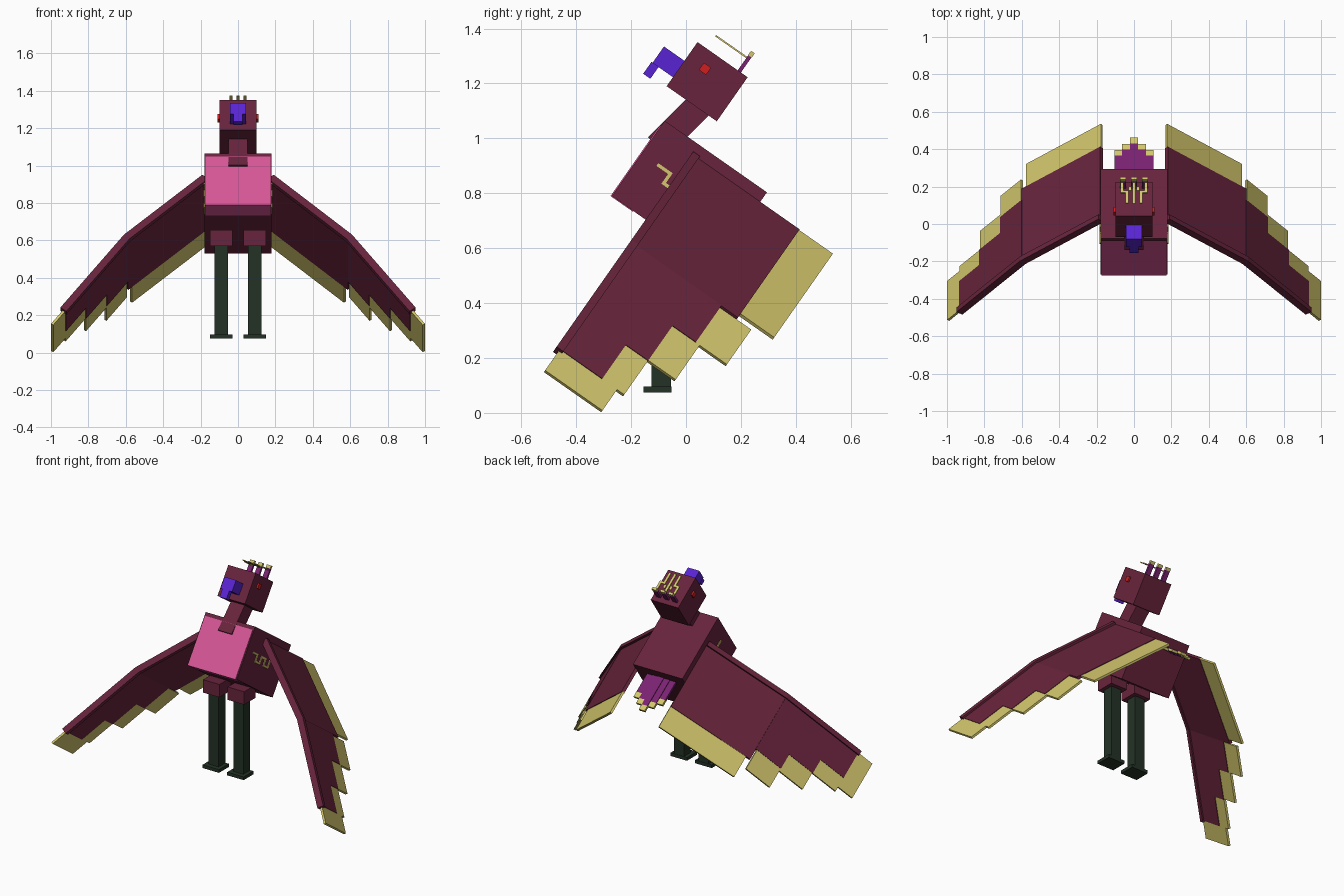
import bpy, bmesh, math
from mathutils import Vector

if "Cube" in bpy.data.objects:
    bpy.data.objects.remove(bpy.data.objects["Cube"])


def srgb(r, g, b):
    lin = lambda c: ((c / 255 + 0.055) / 1.055) ** 2.4 if c > 10 else c / 255 / 12.92
    return (lin(r), lin(g), lin(b), 1)


COLOURS = dict(maroon=(104, 36, 60), pink=(214, 86, 150), yellow=(210, 198, 108),
               violet=(90, 36, 212), red=(208, 30, 30), dark_green=(36, 50, 38),
               plum=(122, 34, 112))
MATS = {}
for key, rgb in COLOURS.items():
    MATS[key] = bpy.data.materials.new(key)
    MATS[key].diffuse_color = srgb(*rgb)

# Pitched body frame: x sideways, s from chest to tail, t from belly to back
C, S = math.cos(math.radians(35)), math.sin(math.radians(35))


def tilt(x, s, t):
    return Vector((x, -0.27 + C * s + S * t, 0.79 - S * s + C * t))


def part(name, mat, prisms):
    """Each prism is a pair of matching point rings."""
    bm = bmesh.new()
    for ring_a, ring_b in prisms:
        a = [bm.verts.new(p) for p in ring_a]
        b = [bm.verts.new(p) for p in ring_b]
        n = len(a)
        bm.faces.new(a)
        bm.faces.new(b[::-1])
        for i in range(n):
            bm.faces.new((a[i], b[i], b[(i + 1) % n], a[(i + 1) % n]))
    bmesh.ops.recalc_face_normals(bm, faces=bm.faces)
    mesh = bpy.data.meshes.new(name)
    bm.to_mesh(mesh)
    bm.free()
    mesh.materials.append(MATS[mat])
    obj = bpy.data.objects.new(name, mesh)
    bpy.context.collection.objects.link(obj)
    return obj


def block(x0, x1, s0, s1, t0, t1, frame=tilt):
    quad = ((s0, t0), (s1, t0), (s1, t1), (s0, t1))
    return [frame(x0, *q) for q in quad], [frame(x1, *q) for q in quad]


def upright(x, y, z):
    return Vector((x, y, z))


def neck_frame(x, u, v):
    return Vector((x, -0.138 + 0.707 * (u + v), 1.004 + 0.707 * (u - v)))


# Body with chest and belly plates
part("body", "maroon", [block(-.18, .18, 0, .455, 0, .335)])
part("chest_plate", "pink", [block(-.173, .173, -.004, .002, -.003, .312)])
part("belly_plate", "pink", [block(-.173, .173, -.004, .095, -.003, .002)])

# Neck, head and beak
part("neck", "maroon", [block(-.05, .05, 0, .26, 0, .1, neck_frame)])
part("head", "maroon", [block(-.1, .1, -.066, .157, .442, .638)])
part("beak", "violet", [block(-.042, .042, -.157, -.066, .482, .555),
                        block(-.025, .025, -.162, -.13, .43, .483)])

# Crest: stalks with tips, joined to a flat patterned plate
stalk_x = (-.06, 0, .06)
part("crest_stalks", "plum", [block(x - .016, x + .016, .113, .127, .638, .705) for x in stalk_x])
part("crest_tips", "yellow", [block(x - .016, x + .016, .112, .128, .705, .724) for x in stalk_x])
plate = [block(-.008, .008, -.025, .115, .692, .698)]
for m in (-1, 1):
    for x, s0, s1 in ((.037, -.022, .055), (.064, .045, .112), (.022, .06, .085)):
        plate.append(block(m * (x - .008), m * (x + .008), s0, s1, .692, .698))
    plate.append(block(m * .03, m * .07, .045, .06, .692, .698))
part("crest_plate", "yellow", plate)

# Tail fan
feathers, tips = [], []
for i in range(-2, 3):
    x, end = i * .042, .70 - abs(i) * .037
    t = .275 - abs(i) * .004
    feathers.append(block(x - .021, x + .021, .44, end - .037, t - .016, t))
    tips.append(block(x - .021, x + .021, end - .037, end, t - .016, t))
part("tail_feathers", "plum", feathers)
part("tail_tips", "yellow", tips)

# Wing spans as (x, t) lines along the top of the leading edge
SHOULDER, ELBOW, TIP = (.19, .303), (.61, -.089), (.95, -.565)


def slab(m, p, q, f0, f1, s0, s1, d0, d1):
    """Slab between fractions f0-f1 of span p-q, at depths d0-d1 below it."""
    d = Vector(q) - Vector(p)
    n = Vector((d.y, -d.x)).normalized()
    quad = [Vector(p) + d * f + n * k for f, k in ((f0, d0), (f1, d0), (f1, d1), (f0, d1))]
    return ([tilt(m * v.x, s0, v.y) for v in quad], [tilt(m * v.x, s1, v.y) for v in quad])


for m, side in ((-1, "left"), (1, "right")):
    inner, outer = (m, SHOULDER, ELBOW), (m, ELBOW, TIP)
    part(side + "_wing_edge", "maroon", [slab(*inner, 0, 1, .15, .18, 0, .04),
                                         slab(*outer, 0, 1, .15, .18, 0, .04)])
    part(side + "_wing_inner", "maroon", [slab(*inner, 0, 1, .17, .63, .014, .034)])
    steps = ((0, .345, .556), (.345, .67, .452), (.67, .985, .353))
    part(side + "_wing_outer", "maroon",
         [slab(*outer, f0, f1, .17, s1, .012, .032) for f0, f1, s1 in steps])
    quills = [slab(*inner, 0, .95, .62, .78, .018, .032)]
    for f0, f1, s0, s1 in ((.02, .345, .55, .695), (.345, .665, .445, .574),
                           (.665, .985, .345, .452), (.98, 1.18, .165, .42)):
        quills.append(slab(*outer, f0, f1, s0, s1, .015, .029))
    part(side + "_wing_feathers", "yellow", quills)

    # Meander stripe on the flank
    x0, x1, w = m * .178, m * .184, .012
    stripe = []
    for k in range(5):
        s, t = .07 + k * .052, (.183 if k % 2 == 0 else .14)
        stripe.append(block(x0, x1, s, s + .052 + w, t, t + w))
        if k < 4:
            stripe.append(block(x0, x1, s + .052, s + .052 + w, .14 + w, .183))
    part(side + "_flank_stripe", "yellow", stripe)

    # Eye
    part(side + "_eye", "red", [block(m * .095, m * .11, -.004, .028, .558, .59)])

    # Hip, leg and foot stand upright
    cx = m * .09
    part(side + "_hip", "maroon", [block(cx - .06, cx + .06, -.15, -.03, .57, .655, upright)])
    part(side + "_leg", "dark_green", [block(cx - .036, cx + .036, -.125, -.055, .095, .57, upright)])
    part(side + "_foot", "dark_green", [block(cx - .06, cx + .06, -.155, -.053, .075, .096, upright)])

for m in bpy.data.materials:
    if m.users and not m.is_grease_pencil:
        m.use_nodes = True
        m.node_tree.nodes["Principled BSDF"].inputs["Base Color"].default_value = m.diffuse_color
